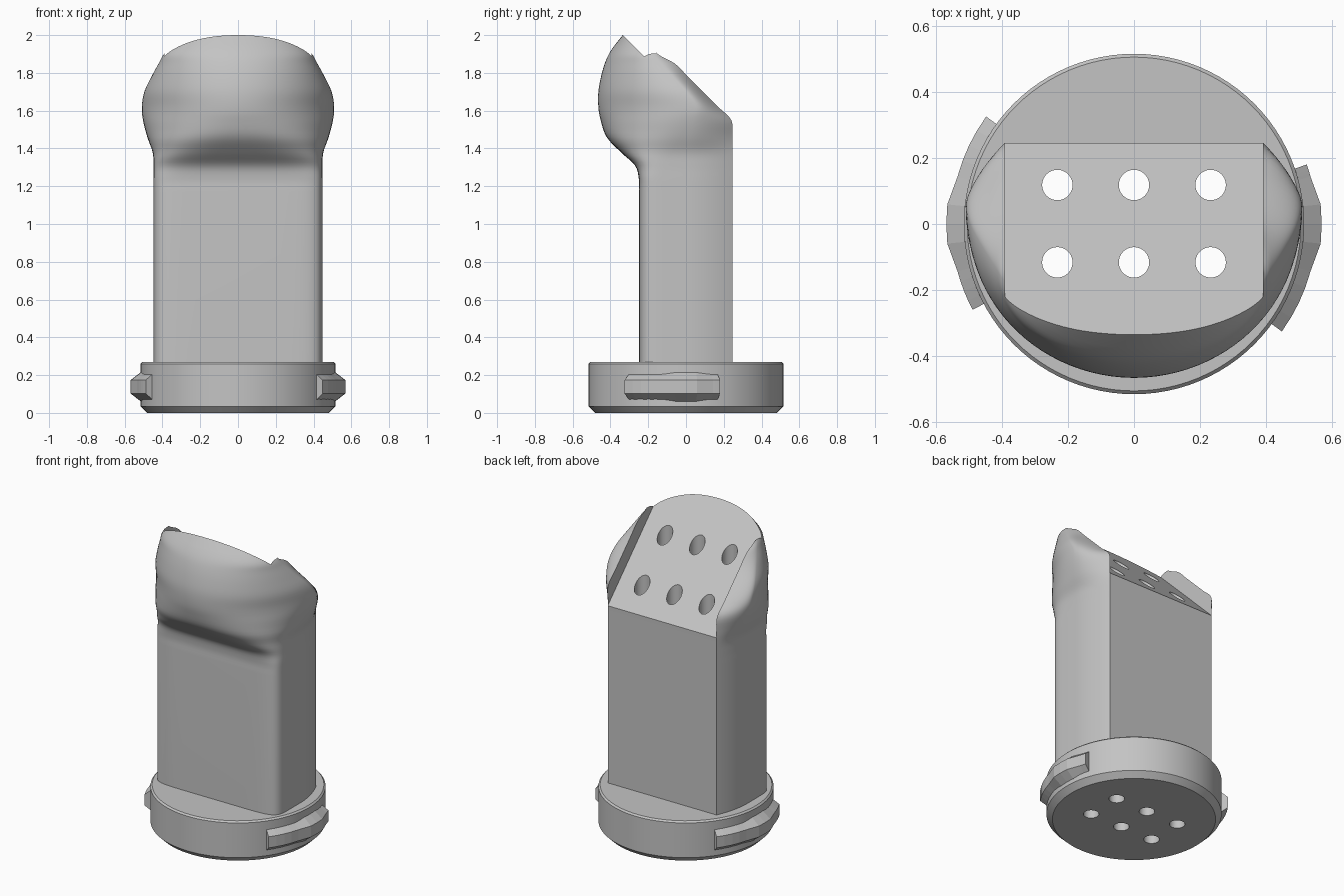
import bpy, bmesh
from math import sin, cos, pi, radians

cube = bpy.data.objects.get("Cube")
if cube:
    bpy.data.objects.remove(cube)

grey = bpy.data.materials.new("plain grey")
grey.use_nodes = True
grey.diffuse_color = (0.55, 0.55, 0.55, 1)
grey.node_tree.nodes["Principled BSDF"].inputs["Base Color"].default_value = (0.55, 0.55, 0.55, 1)


def add_object(name, bm):
    bmesh.ops.recalc_face_normals(bm, faces=bm.faces)
    mesh = bpy.data.meshes.new(name)
    bm.to_mesh(mesh)
    bm.free()
    mesh.materials.append(grey)
    obj = bpy.data.objects.new(name, mesh)
    bpy.context.collection.objects.link(obj)
    return obj


def loft(name, rings):
    """Skin closed rings of equal length and cap both ends."""
    bm = bmesh.new()
    loops = [[bm.verts.new(p) for p in ring] for ring in rings]
    count = len(loops[0])
    for low, high in zip(loops, loops[1:]):
        for i in range(count):
            j = (i + 1) % count
            bm.faces.new((low[i], low[j], high[j], high[i]))
    bm.faces.new(loops[0][::-1])
    bm.faces.new(loops[-1])
    return add_object(name, bm)


def cut(obj, cutter):
    mod = obj.modifiers.new("cut", 'BOOLEAN')
    mod.operation = 'DIFFERENCE'
    mod.solver = 'EXACT'
    mod.object = cutter
    bpy.ops.object.select_all(action='DESELECT')
    bpy.context.view_layer.objects.active = obj
    obj.select_set(True)
    bpy.ops.object.modifier_apply(modifier=mod.name)


def smooth(obj, angle):
    bpy.ops.object.select_all(action='DESELECT')
    bpy.context.view_layer.objects.active = obj
    obj.select_set(True)
    bpy.ops.object.shade_smooth_by_angle(angle=radians(angle))


PANEL = 0.39   # half width of the flat back and slanted plate
STEPS = 24


def section(z, width, front, mid, back, power):
    """Superellipse front, bowed sides, straight back."""
    half = []
    for i in range(STEPS + 1):
        t = pi / 2 * (1 - i / STEPS)
        half.append((width * max(cos(t), 0) ** (2 / power),
                     mid - (mid + front) * max(sin(t), 0) ** (2 / power)))
    half[0] = (0, -front)
    for i in range(1, 11):
        t = i / 10
        half.append((PANEL + (width - PANEL) * (1 - t * t), mid + (back - mid) * t))
    ring = half + [(-x, y) for x, y in half[:0:-1]]
    return [(x, y, z) for x, y in ring]


def spline(rows, sub):
    out = []
    for k in range(1, len(rows) - 2):
        for s in range(sub):
            t = s / sub
            out.append([0.5 * (2 * b + (c - a) * t + (2 * a - 5 * b + 4 * c - d) * t ** 2
                               + (3 * b - a - 3 * c + d) * t ** 3)
                        for a, b, c, d in zip(*rows[k - 1:k + 3])])
    return out + [rows[-2], rows[-1]]


# Body and bulging head: height, half width, front, middle, back, squareness
rows = [
    (1.10, .447, .250, .00, .245, 8),
    (1.17, .447, .250, .00, .245, 8),
    (1.24, .447, .250, .00, .245, 8),
    (1.31, .447, .270, .00, .245, 6),
    (1.38, .452, .345, .00, .245, 3.6),
    (1.46, .480, .420, .02, .245, 2.5),
    (1.55, .503, .452, .04, .240, 2.1),
    (1.62, .509, .464, .05, .170, 2),
    (1.70, .496, .464, .00, .090, 2),
    (1.78, .458, .450, -.07, .010, 2),
    (1.85, .420, .430, -.13, -.060, 2),
    (1.90, .392, .408, -.17, -.150, 2),
    (1.95, .340, .375, -.19, -.170, 2),
    (2.00, .270, .335, -.22, -.200, 2),
]
profile = [(0.265, .447, .25, 0, .245, 8)] + spline(rows, 4)
body = loft("body", [section(*row) for row in profile])

# Slanted recess between the side lips
recess = loft("recess_cutter", [
    [(x, .6, 1.065), (x, -.6, 2.265), (x, -.6, 3), (x, .6, 3)]
    for x in (-PANEL, PANEL)])
cut(body, recess)

# Round base with chamfered rims
base = loft("base", [
    [(r * cos(2 * pi * i / 96), r * sin(2 * pi * i / 96), z) for i in range(96)]
    for r, z in ((.48, 0), (.515, .035), (.515, .26), (.505, .27))])

# Six vertical through holes
bm = bmesh.new()
for x in (-.232, 0, .232):
    for y in (-.116, .118):
        made = bmesh.ops.create_cone(bm, cap_ends=True, segments=40,
                                     radius1=.046, radius2=.046, depth=3)
        bmesh.ops.translate(bm, verts=made["verts"], vec=(x, y, 1))
holes = add_object("hole_cutter", bm)
for part in (body, base):
    cut(part, holes)
for cutter in (recess, holes):
    bpy.data.objects.remove(cutter)
smooth(body, 30)
smooth(base, 25)


# Locking lugs with a raised middle
def lug(name, start, end, centre):
    stations = [start + (centre - 15 - start) * i / 4 for i in range(4)]
    stations += [centre + a for a in (-15, -6, 0, 6, 15)]
    if end > centre + 16:
        stations += [centre + 15 + (end - centre - 15) * i / 4 for i in range(1, 5)]
    rings = []
    for angle in stations:
        raised = abs(angle - centre) < 7
        out, tall = (.568, .077) if raised else (.553, .066)
        a = radians(angle)
        rings.append([(r * cos(a), r * sin(a), .138 + h) for r, h in
                      ((.49, -tall), (.515, -tall), (out, -.036),
                       (out, .036), (.515, tall), (.49, tall))])
    return loft(name, rings)


lug("left_lug", -36, 19, 0)
lug("right_lug", 144, 208, 180)
